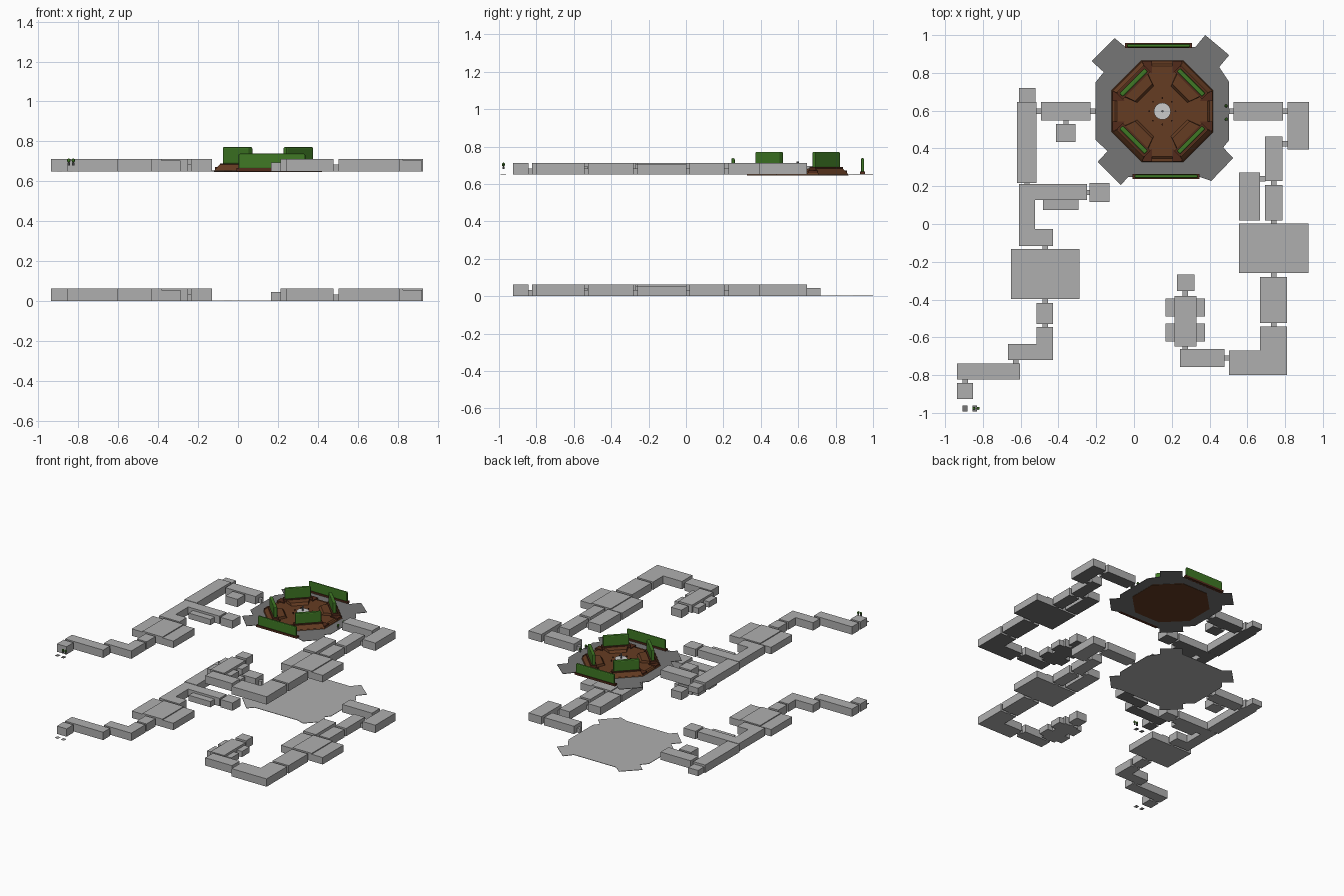
import bpy, bmesh, math
from mathutils import Matrix, Vector

if "Cube" in bpy.data.objects:
    bpy.data.objects.remove(bpy.data.objects["Cube"])


def material(name, rgb):
    m = bpy.data.materials.new(name)
    m.diffuse_color = (*rgb, 1)
    m.use_nodes = True
    m.node_tree.nodes["Principled BSDF"].inputs["Base Color"].default_value = m.diffuse_color
    return m


LIGHT = material("light grey", (0.43, 0.43, 0.43))
DARK = material("dark grey", (0.18, 0.18, 0.18))
BROWN = material("soil brown", (0.13, 0.045, 0.016))
RED = material("planter red brown", (0.085, 0.024, 0.011))
GREEN = material("hedge green", (0.05, 0.19, 0.018))
STONE = material("fountain stone", (0.6, 0.6, 0.6))
UP = 0.65                      # height of the upper storey
CX, CY = 0.15, 0.597           # centre of the garden hall


def finish(name, bm, mats):
    bmesh.ops.recalc_face_normals(bm, faces=bm.faces)
    if len(mats) > 1:          # undersides take the second colour
        for f in bm.faces:
            f.material_index = int(f.normal.z < -0.9)
    me = bpy.data.meshes.new(name)
    bm.to_mesh(me)
    bm.free()
    for m in mats:
        me.materials.append(m)
    ob = bpy.data.objects.new(name, me)
    bpy.context.collection.objects.link(ob)
    return ob


def prism(name, pts, z0, z1, *mats, top=None):
    bm = bmesh.new()
    a = [bm.verts.new((x, y, z0)) for x, y in pts]
    b = [bm.verts.new((x, y, z1)) for x, y in (top or pts)]
    bm.faces.new(a)
    bm.faces.new(b)
    for i in range(len(a)):
        j = (i + 1) % len(a)
        bm.faces.new((a[i], a[j], b[j], b[i]))
    return finish(name, bm, mats)


def rect(x0, y0, x1, y1):
    return [(x0, y0), (x1, y0), (x1, y1), (x0, y1)]


def turned(pts, angle):
    c, s = math.cos(angle), math.sin(angle)
    return [(CX + x * c - y * s, CY + x * s + y * c) for x, y in pts]


def octagon(apothem):
    r = apothem / math.cos(math.pi / 8)
    return turned([(r * math.cos((i + .5) * math.pi / 4), r * math.sin((i + .5) * math.pi / 4))
                   for i in range(8)], 0)


def hedge(name, x, y, angle, length, width, z0, z1):
    bm = bmesh.new()
    bmesh.ops.create_cube(bm, size=1)
    bmesh.ops.scale(bm, vec=(length, width, z1 - z0), verts=bm.verts)
    bmesh.ops.bevel(bm, geom=bm.edges[:], offset=0.007, segments=2, affect='EDGES', profile=0.5)
    bmesh.ops.transform(bm, verts=bm.verts, matrix=Matrix.Translation(Vector((x, y, (z0 + z1) / 2)))
                        @ Matrix.Rotation(angle, 4, 'Z'))
    return finish(name, bm, [GREEN])


def cylinder(name, x, y, z0, z1, r, mat, sides=16):
    ring = [(x + r * math.cos(i * math.tau / sides), y + r * math.sin(i * math.tau / sides))
            for i in range(sides)]
    return prism(name, ring, z0, z1, mat)


H = 0.062
# full-height rooms, west wing then east wing
ROOMS = [
    (-.937, -.926, -.852, -.841), (-.937, -.823, -.604, -.738), (-.515, -.529, -.43, -.418),
    (-.557, -.397, -.383, -.132), (-.235, .116, -.129, .217), (-.62, .217, -.515, .646),
    (-.493, .548, -.23, .646), (-.414, .434, -.309, .529),
    (.528, .548, .789, .646), (.813, .394, .926, .646), (.694, .228, .786, .463),
    (.557, .019, .668, .273), (.694, .019, .786, .206), (.657, -.259, .826, .003),
    (.668, -.524, .81, -.28), (.243, -.757, .478, -.661), (.214, -.648, .332, -.381),
    (.227, -.355, .319, -.267)]
# side aisles and alcoves with lower roofs: rectangle and height
ALCOVES = [
    (-.652, -.397, -.557, -.132, .055), (-.383, -.397, -.288, -.132, .055),
    (.557, -.259, .657, .003, .055), (.826, -.259, .923, .003, .055),
    (-.483, .074, -.293, .127, .045), (-.61, .646, -.522, .72, .045),
    (.166, -.489, .214, -.394, .045), (.332, -.489, .377, -.394, .045),
    (.166, -.622, .214, -.526, .045), (.332, -.622, .377, -.526, .045)]
# bent rooms
BENT = [
    [(-.668, -.72), (-.43, -.72), (-.43, -.545), (-.515, -.545), (-.515, -.635), (-.668, -.635)],
    [(-.61, -.116), (-.43, -.116), (-.43, -.027), (-.525, -.027), (-.525, .127), (-.25, .127),
     (-.25, .212), (-.61, .212)],
    [(.504, -.799), (.81, -.799), (.81, -.542), (.668, -.542), (.668, -.669), (.504, -.669)]]
# doorway links between rooms
LINKS = [
    (-.894, -.832), (-.626, -.73), (-.47, -.537), (-.47, -.407), (-.47, -.124), (-.567, .215),
    (-.242, .167), (-.504, .597), (-.36, .539), (-.218, .597), (.516, .597), (.801, .597),
    (.8, .425), (.74, .217), (.681, .24), (.74, .011), (.74, -.27), (.74, -.533),
    (.491, -.709), (.272, -.654), (.272, -.368)]
# hall floor with four corner bays
HALL = [
    (-.203, .444), (-.203, .751), (-.16, .804), (-.224, .862), (-.103, .984), (-.045, .937),
    (.325, .937), (.377, 1.0), (.504, .894), (.451, .831), (.504, .751), (.504, .444),
    (.472, .405), (.525, .349), (.409, .228), (.345, .25), (-.03, .25), (-.07, .206),
    (-.193, .328), (-.14, .386)]

# two storeys with the same plan; the upper one has dark floors
for level, z, mats, hall in (("lower", 0, [LIGHT], LIGHT), ("upper", UP, [LIGHT, DARK], DARK)):
    for r in ROOMS:
        prism(level + "_room", rect(*r), z, z + H, *mats)
    for *r, h in ALCOVES:
        prism(level + "_alcove", rect(*r), z, z + h, *mats)
    for p in BENT:
        prism(level + "_bent_room", p, z, z + H, *mats)
    for x, y in LINKS:
        prism(level + "_link", rect(x - .014, y - .014, x + .014, y + .014), z, z + .034, *mats)
    prism(level + "_hall_floor", HALL, z, z + .003, hall)
    for x in (-.895, -.843):
        prism(level + "_entry_plate", rect(x - .013, -.992, x + .013, -.962), z, z + .002, hall)

# garden terrace
prism("terrace_base", octagon(.272), UP - .004, UP + .008, BROWN, top=octagon(.265))
prism("terrace_step", octagon(.25), UP + .008, UP + .016, BROWN, top=octagon(.24))
for i in range(4):
    a = math.pi / 4 + i * math.pi / 2
    bed = [(.12, -.06), (.262, -.115), (.262, .115), (.12, .06)]
    bed_top = [(.14, -.065), (.24, -.1), (.24, .1), (.14, .065)]
    prism("raised_bed", turned(bed, a), UP + .008, UP + .034, BROWN, top=turned(bed_top, a))
    box = [(.193, -.104), (.237, -.104), (.237, .104), (.193, .104)]
    prism("planter", turned(box, a), UP + .02, UP + .04, RED)
    x, y = turned([(.215, 0)], a)[0]
    hedge("diagonal_hedge", x, y, a + math.pi / 2, .19, .026, UP + .036, .772)
    # rim blocks at the ends of the crossing paths
    b = i * math.pi / 2
    for s in (-1, 1):
        kerb = [(.2, s * .054), (.265, s * .054), (.265, s * .105), (.22, s * .1)]
        prism("path_kerb", turned(kerb, b), UP + .008, UP + .022, RED)

# long hedges on the north and south edges
for x, y in ((.13, .944), (.17, .252)):
    prism("long_planter", rect(x - .178, y - .013, x + .178, y + .013), UP, UP + .016, RED)
    hedge("long_hedge", x, y, 0, .335, .018, UP + .012, .738)

# fountain with a ring of small posts
cylinder("fountain_bowl", CX, CY, UP + .014, UP + .032, .045, STONE)
cylinder("fountain_column", CX, CY, UP + .03, UP + .07, .006, DARK, 8)
for i in range(8):
    a = i * math.tau / 8
    cylinder("fountain_post", CX + .07 * math.cos(a), CY + .07 * math.sin(a),
             UP + .014, UP + .026, .005, RED, 6)

# small potted plants by the east door and at the entrance
for x, y, z in ((.488, .625, UP), (.488, .555, UP), (-.848, -.976, UP + .03), (-.825, -.976, UP + .03)):
    cylinder("plant_pot", x, y, z, z + .014, .006, DARK, 8)
    hedge("plant_leaves", x, y, 0, .016, .016, z + .014, z + .034)
